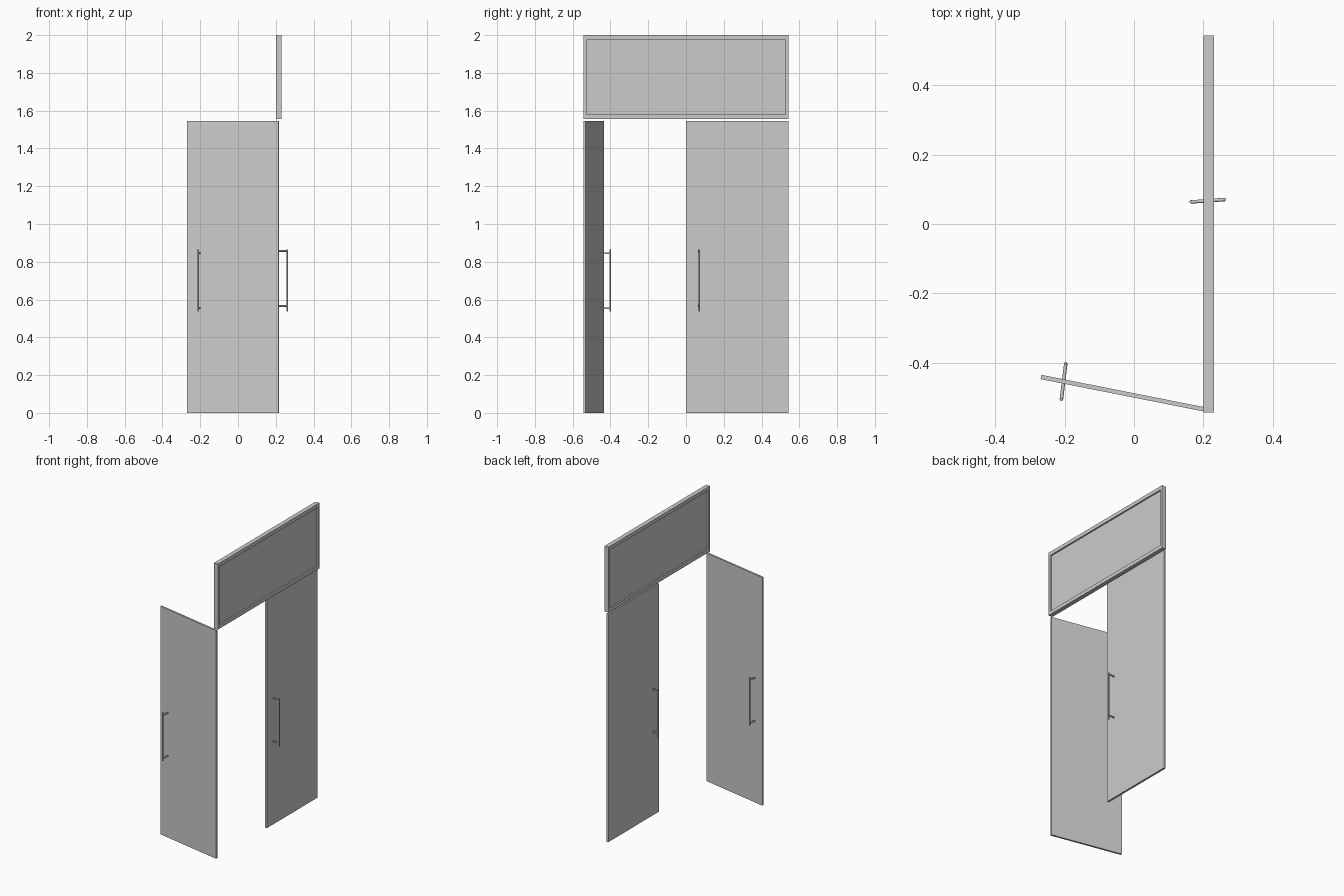
import bpy
from math import radians, sin, cos, pi

if "Cube" in bpy.data.objects:
    bpy.data.objects.remove(bpy.data.objects["Cube"])


def box(name, centre, size, angle=0):
    bpy.ops.mesh.primitive_cube_add(size=1, location=centre, rotation=(0, 0, angle))
    ob = bpy.context.object
    ob.name = name
    ob.scale = size
    bpy.ops.object.transform_apply(location=False, rotation=False, scale=True)
    return ob


def rod(name, centre, length, radius, rotation=(0, 0, 0)):
    bpy.ops.mesh.primitive_cylinder_add(vertices=16, radius=radius, depth=length,
                                        location=centre, rotation=rotation)
    bpy.context.object.name = name
    bpy.ops.object.shade_smooth_by_angle()


# Pull handles on both faces of a door, joined by posts through the leaf
def handles(prefix, x, y, angle, half, post_heights):
    reach = half - 0.004
    for side in (-1, 1):
        rod(prefix + "_handle_bar", (x + side * reach * cos(angle), y + side * reach * sin(angle), 0.701),
            0.328, 0.004)
        for z in post_heights:
            c = side * reach / 2
            rod(prefix + "_handle_post", (x + c * cos(angle), y + c * sin(angle), z),
                reach, 0.005, (0, pi / 2, angle))


# Transom window: four frame bars around a recessed pane
X, Z0, Z1, HALF = 0.215, 1.556, 2.0, 0.543
rail, stile, depth = 0.025, 0.016, 0.03
for name, z in (("transom_top_rail", Z1 - rail / 2), ("transom_bottom_rail", Z0 + rail / 2)):
    box(name, (X, 0, z), (depth, 2 * HALF, rail))
for side in (-1, 1):
    box("transom_stile", (X, side * (HALF - stile / 2), (Z0 + Z1) / 2),
        (depth, stile, Z1 - Z0 - 2 * rail))
box("transom_pane", (X, 0, (Z0 + Z1) / 2), (0.01, 2 * (HALF - stile), Z1 - Z0 - 2 * rail))

# Closed door leaf
HEIGHT = 1.545
box("closed_door", (0.2095, 0.2715, HEIGHT / 2), (0.014, 0.543, HEIGHT))
handles("closed_door", 0.2125, 0.067, radians(4), 0.053, (0.857, 0.566))

# Open door leaf, swung about its outer edge
box("open_door", (-0.026, -0.489, HEIGHT / 2), (0.494, 0.0125, HEIGHT), radians(-11.2))
handles("open_door", -0.203, -0.454, radians(83), 0.057, (0.845, 0.554))
